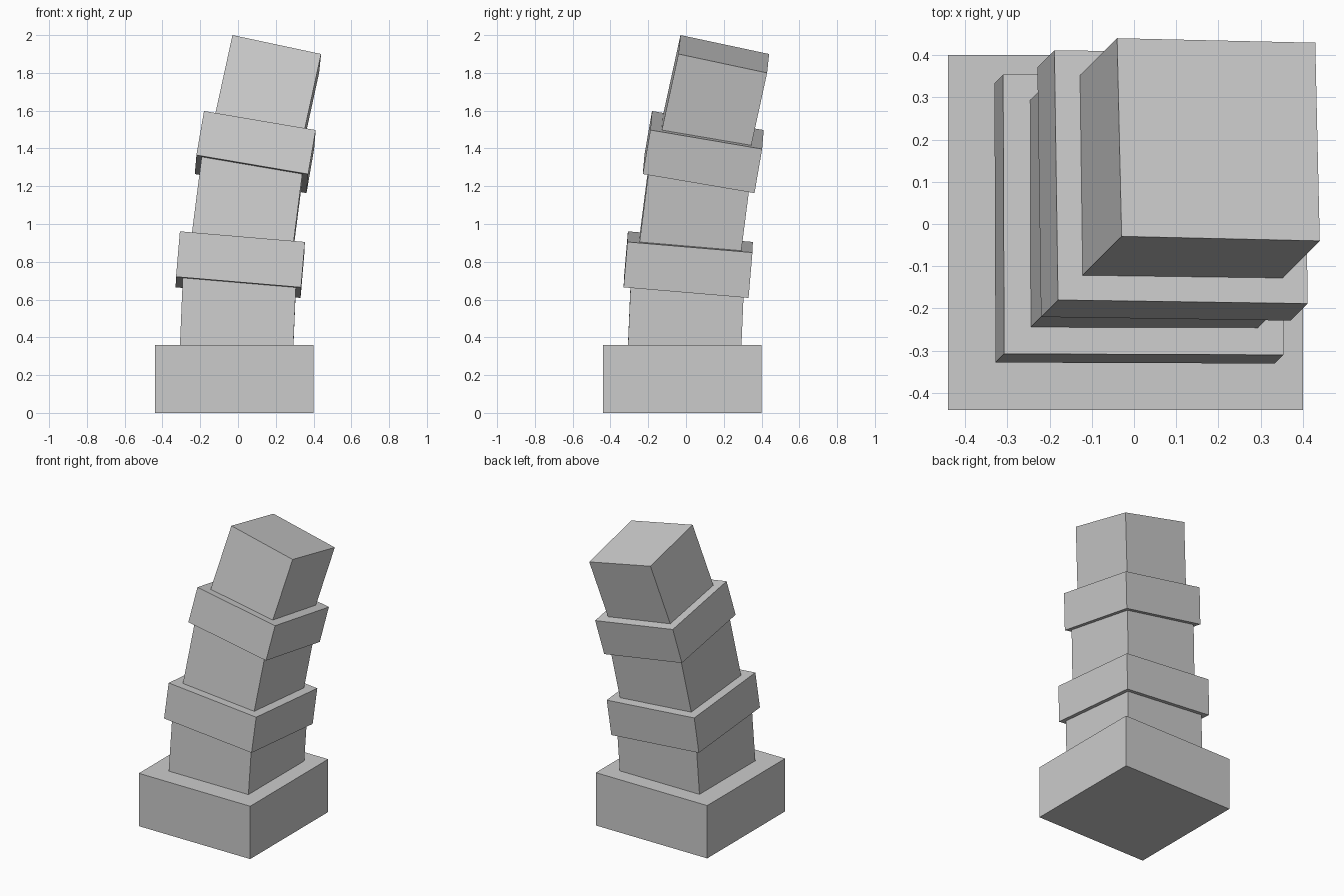
import bpy
from math import radians
from mathutils import Matrix, Vector

cube = bpy.data.objects.get("Cube")
if cube:
    bpy.data.objects.remove(cube, do_unlink=True)

stone = bpy.data.materials.new("stone_grey")
stone.use_nodes = True
colour = (0.6, 0.6, 0.6, 1)
stone.diffuse_color = colour
stone.node_tree.nodes["Principled BSDF"].inputs["Base Color"].default_value = colour

LEAN_AXIS = Vector((-1, 1, 0))   # leans toward the back left corner
STEP = radians(3.43)             # every block leans one step further


def block(name, width, height, offset, top, steps):
    """Square block hung below the centre of its top face, which is at (offset, offset, top)."""
    rot = Matrix.Rotation(STEP * steps, 4, LEAN_AXIS)
    place = Matrix.Translation((offset, offset, top)) @ rot
    bpy.ops.mesh.primitive_cube_add(size=1)
    obj = bpy.context.object
    obj.name = name
    obj.data.transform(place @ Matrix.Translation((0, 0, -height / 2))
                       @ Matrix.Diagonal((width, width, height, 1)))
    obj.data.materials.append(stone)


# Name, width, height, sideways offset and height of the top centre, lean steps
block("base", 0.84, 0.36, -0.02, 0.36, 0)
block("lower_post", 0.60, 0.40, 0.008, 0.71, 1)
block("lower_collar", 0.664, 0.242, 0.022, 0.905, 2)
block("middle_post", 0.54, 0.45, 0.075, 1.30, 3)
block("upper_collar", 0.60, 0.24, 0.1115, 1.4975, 4)
block("top_block", 0.48, 0.48, 0.20, 1.90, 5)
